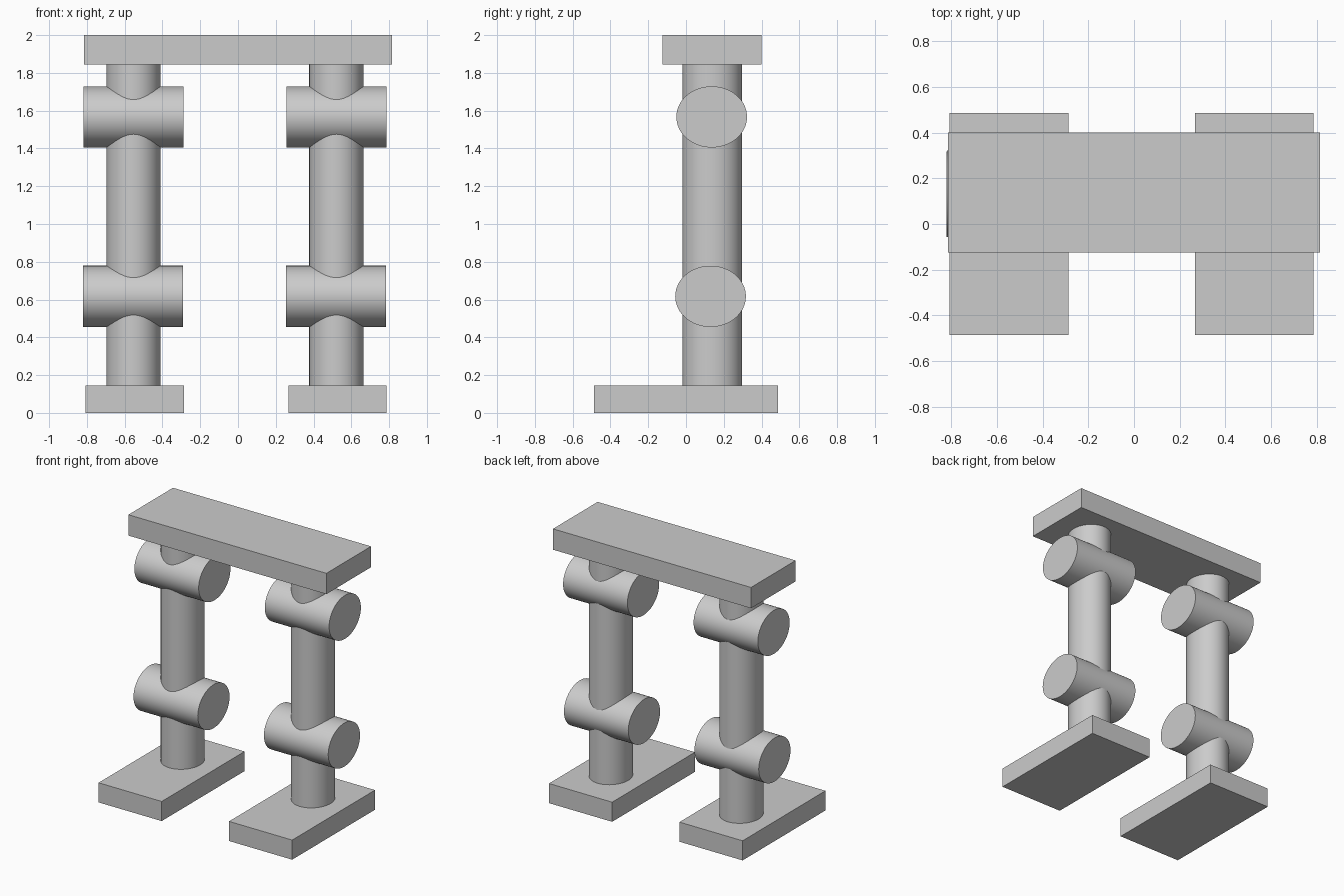
import bpy
from math import pi

cube = bpy.data.objects.get("Cube")
if cube:
    bpy.data.objects.remove(cube, do_unlink=True)

grey = bpy.data.materials.new("light_grey")
grey.use_nodes = True
colour = (0.6, 0.6, 0.6, 1)
grey.diffuse_color = colour
grey.node_tree.nodes["Principled BSDF"].inputs["Base Color"].default_value = colour


def finish(name, scale):
    obj = bpy.context.object
    obj.name = name
    obj.scale = scale
    obj.data.materials.append(grey)
    bpy.ops.object.transform_apply(location=False, rotation=True, scale=True)
    return obj


def slab(name, low, high):
    centre = [(a + b) / 2 for a, b in zip(low, high)]
    bpy.ops.mesh.primitive_cube_add(size=1, location=centre)
    return finish(name, [b - a for a, b in zip(low, high)])


def tube(name, centre, radii, length, rotation=(0, 0, 0)):
    # Elliptical cylinder; radii are in its own x and y
    bpy.ops.mesh.primitive_cylinder_add(vertices=64, radius=1, depth=1,
                                        location=centre, rotation=rotation)
    obj = finish(name, (radii[0], radii[1], length))
    bpy.ops.object.shade_smooth_by_angle()
    return obj


# Top beam across both legs
slab("top_beam", (-0.815, -0.125, 1.845), (0.815, 0.4, 2))

# Each leg: foot, post and two cross joints
for side, x in (("right", -0.553), ("left", 0.521)):
    foot_x = x + 0.006
    slab(side + "_foot", (foot_x - 0.26, -0.487, 0), (foot_x + 0.26, 0.487, 0.146))
    tube(side + "_post", (x, 0.139, 0.995), (0.144, 0.157), 1.72)
    for level, dx, y, z in (("lower", -0.003, 0.13, 0.617), ("upper", 0, 0.136, 1.567)):
        tube(f"{side}_{level}_joint", (x + dx, y, z), (0.162, 0.187), 0.529,
             (0, pi / 2, 0))
